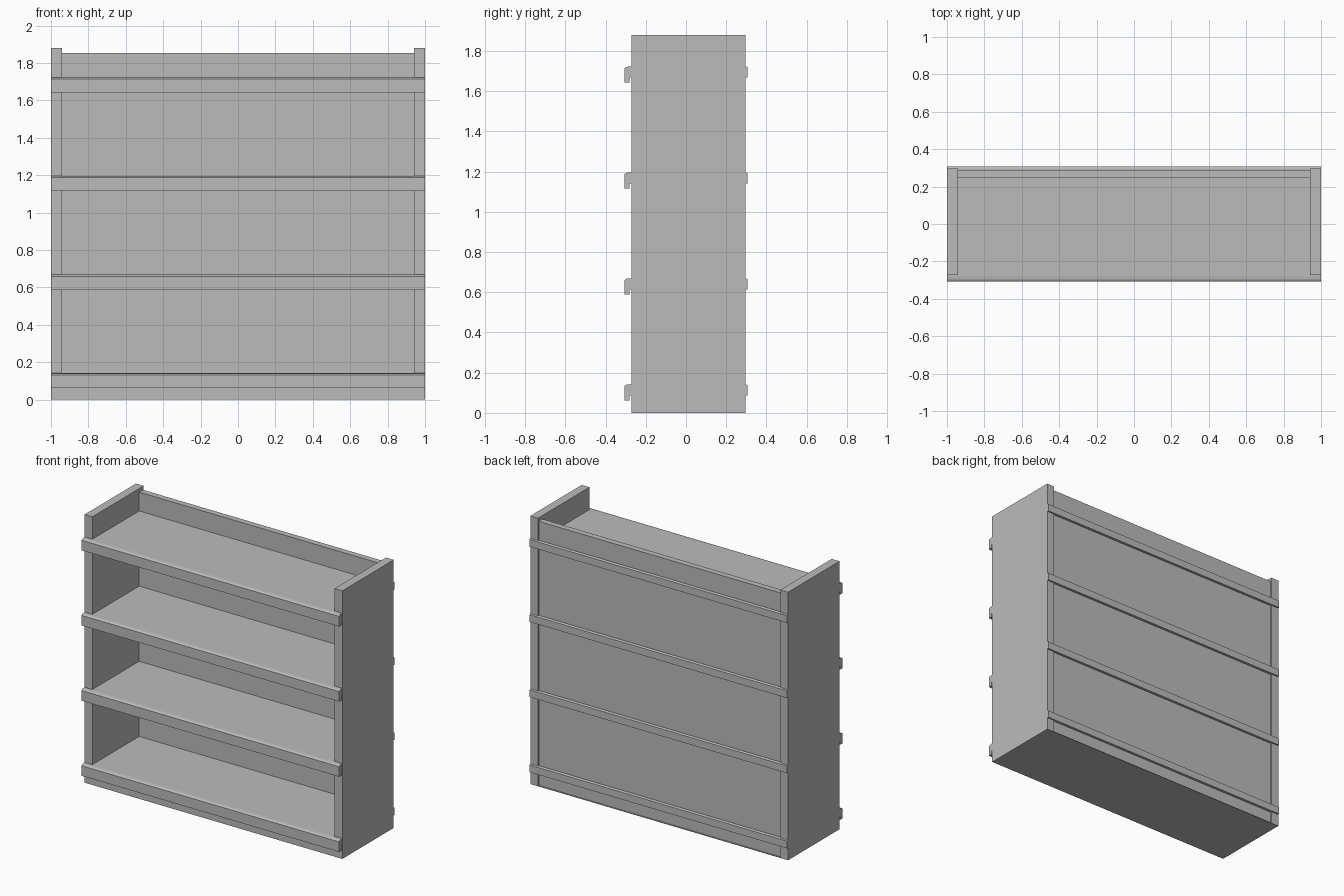
import bpy
import bmesh

if "Cube" in bpy.data.objects:
    bpy.data.objects.remove(bpy.data.objects["Cube"])

grey = bpy.data.materials.new("plain_grey")
grey.diffuse_color = (0.5, 0.5, 0.5, 1)
grey.use_nodes = True
grey.node_tree.nodes["Principled BSDF"].inputs["Base Color"].default_value = grey.diffuse_color


def finish(name, bm):
    bmesh.ops.recalc_face_normals(bm, faces=bm.faces)
    mesh = bpy.data.meshes.new(name)
    bm.to_mesh(mesh)
    bm.free()
    mesh.materials.append(grey)
    obj = bpy.data.objects.new(name, mesh)
    bpy.context.collection.objects.link(obj)
    return obj


def box(name, x0, x1, y0, y1, z0, z1):
    bm = bmesh.new()
    bmesh.ops.create_cube(bm, size=1)
    for v in bm.verts:
        v.co.x = x1 if v.co.x > 0 else x0
        v.co.y = y1 if v.co.y > 0 else y0
        v.co.z = z1 if v.co.z > 0 else z0
    return finish(name, bm)


def extrude_x(name, profile, half_width):
    bm = bmesh.new()
    face = bm.faces.new([bm.verts.new((-half_width, y, z)) for y, z in profile])
    ext = bmesh.ops.extrude_face_region(bm, geom=[face])
    verts = [g for g in ext["geom"] if isinstance(g, bmesh.types.BMVert)]
    bmesh.ops.translate(bm, verts=verts, vec=(2 * half_width, 0, 0))
    return finish(name, bm)


# Side panels
for side, x0, x1 in (("left", -1.0, -0.94), ("right", 0.94, 1.0)):
    box(side + "_side_panel", x0, x1, -0.272, 0.297, 0.004, 1.88)

# Back panel, slightly recessed behind the side panels
box("back_panel", -0.94, 0.94, 0.247, 0.289, 0.004, 1.855)

# Base plate and plinth under the lowest shelf
box("base_plate", -1.0, 1.0, -0.272, 0.297, 0.0, 0.004)
box("plinth", -0.94, 0.94, -0.272, 0.247, 0.004, 0.09)

# Shelf section (y, z below top): hanging front lip, chamfered top edges
shelf_profile = [(-0.275, -0.055), (-0.282, -0.058), (-0.282, -0.08),
                 (-0.307, -0.08), (-0.307, -0.009), (-0.296, -0.002),
                 (-0.28, 0.0), (0.297, 0.0), (0.307, -0.004), (0.307, -0.055)]
for i, top in enumerate((0.142, 0.669, 1.196, 1.723)):
    extrude_x(f"shelf_{i + 1}", [(y, z + top) for y, z in shelf_profile], 0.999)
